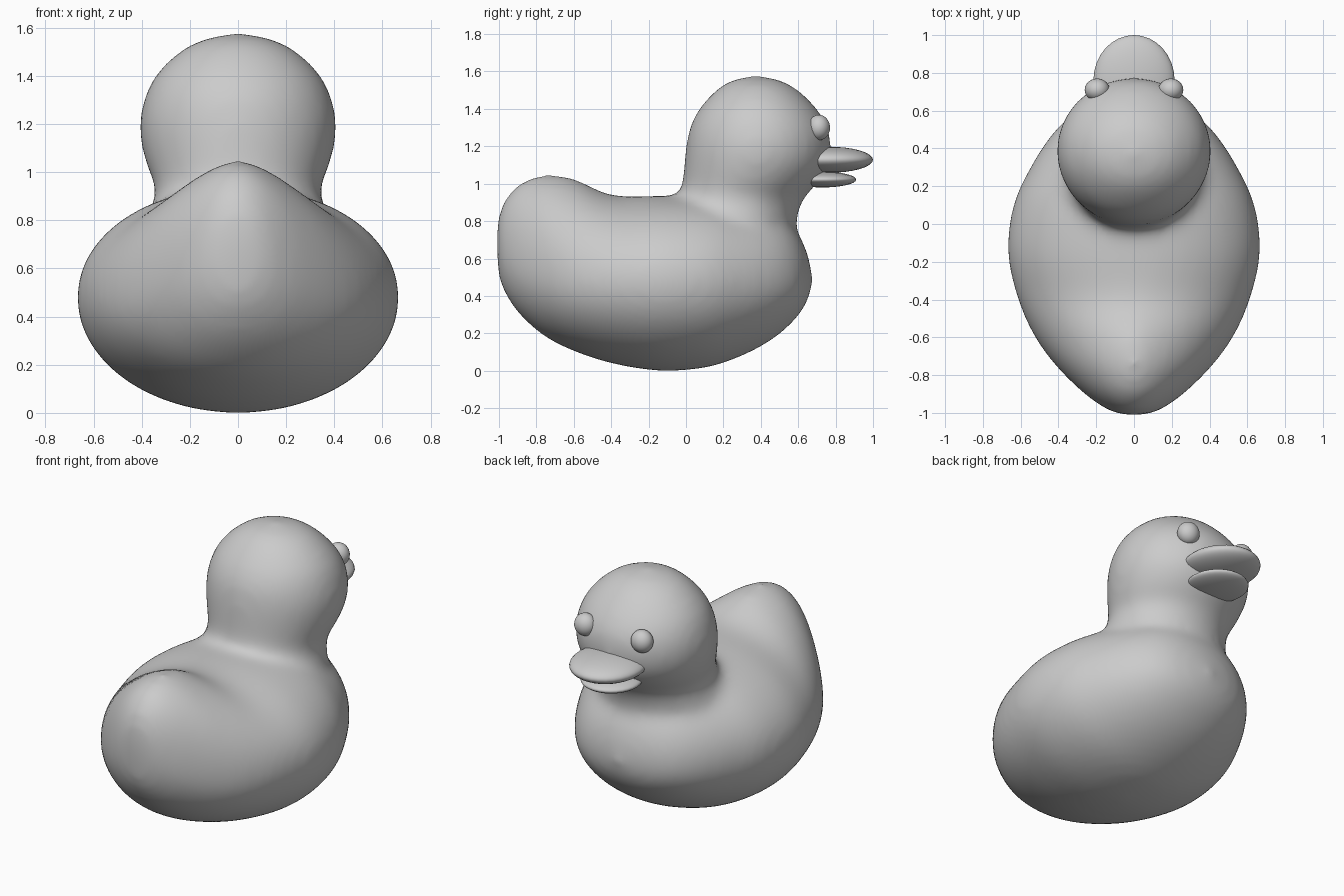
import bpy
import bmesh
from math import sin, cos, tau
from mathutils import Vector

if "Cube" in bpy.data.objects:
    bpy.data.objects.remove(bpy.data.objects["Cube"], do_unlink=True)

grey = bpy.data.materials.new("plain grey")
grey.use_nodes = True
grey.diffuse_color = (0.6, 0.6, 0.6, 1)
grey.node_tree.nodes["Principled BSDF"].inputs["Base Color"].default_value = grey.diffuse_color

SIDES = 48
STEPS = 5


def spline(a, b, c, d, t):
    """Catmull-Rom point between b and c."""
    return (b * 2 + (c - a) * t + (a * 2 - b * 5 + c * 4 - d) * t ** 2
            + (b * 3 - a - c * 3 + d) * t ** 3) / 2


def loft(bm, rings):
    """Skin a closed surface through rings whose ends are single points."""
    padded = [rings[0]] + rings + [rings[-1]]
    fine = []
    for i in range(len(rings) - 1):
        for s in range(STEPS):
            fine.append([spline(*quad, s / STEPS) for quad in zip(*padded[i:i + 4])])
    fine.append(rings[-1])
    loops = [[bm.verts.new(p) for p in ring] for ring in fine]
    for low, high in zip(loops, loops[1:]):
        for k in range(SIDES):
            n = (k + 1) % SIDES
            bm.faces.new((low[k], low[n], high[n], high[k]))
    bmesh.ops.remove_doubles(bm, verts=bm.verts, dist=0.0001)


def body_ring(y, width, bottom, middle, top, pinch):
    """Upright egg section; pinch narrows its upper half."""
    ring = []
    for k in range(SIDES):
        c, s = cos(tau * k / SIDES), sin(tau * k / SIDES)
        power, height = (pinch, top - middle) if s > 0 else (1, middle - bottom)
        x = width * abs(c) ** power * (1 if c > 0 else -1)
        ring.append(Vector((x, y, middle + s * height)))
    return ring


def head_ring(z, back, front, width):
    """Level oval section."""
    mid, half = (back + front) / 2, (front - back) / 2
    return [Vector((width * cos(tau * k / SIDES), mid + half * sin(tau * k / SIDES), z))
            for k in range(SIDES)]


def finish(obj):
    obj.data.materials.append(grey)
    for poly in obj.data.polygons:
        poly.use_smooth = True


def ellipsoid(name, centre, radii):
    bpy.ops.mesh.primitive_uv_sphere_add(segments=32, ring_count=16, location=centre)
    obj = bpy.context.object
    obj.name = name
    obj.scale = radii
    finish(obj)


# Body, from the raised tail to the breast: y, half width, bottom, middle, top, pinch
body_sections = [
    (-1.015, 0, .7, .7, .7, 1),
    (-1.0, .1, .5, .66, .84, 1),
    (-.96, .18, .4, .6, .93, 1.05),
    (-.88, .285, .29, .55, 1.01, 1.15),
    (-.75, .415, .18, .5, 1.05, 1.3),
    (-.6, .525, .105, .48, 1.03, 1.4),
    (-.4, .615, .04, .48, .94, 1.1),
    (-.15, .67, 0, .48, .935, .95),
    (.1, .64, .015, .48, .93, .95),
    (.3, .55, .08, .48, .9, 1),
    (.45, .455, .16, .48, .86, 1),
    (.55, .365, .24, .48, .8, 1),
    (.62, .26, .32, .48, .7, 1),
    (.66, .13, .4, .48, .59, 1),
    (.68, 0, .48, .48, .48, 1),
]

# Neck and head: z, back, front, half width
head_sections = [
    (.5, .25, .25, 0),
    (.62, -.06, .54, .34),
    (.8, -.12, .59, .375),
    (.88, -.09, .61, .35),
    (.94, -.04, .645, .345),
    (1.0, -.02, .7, .37),
    (1.1, -.01, .76, .4),
    (1.2, 0, .775, .41),
    (1.3, .02, .76, .392),
    (1.4, .07, .7, .345),
    (1.5, .16, .6, .245),
    (1.555, .25, .5, .135),
    (1.58, .37, .37, 0),
]

# Fuse body and head into one skin and soften the join
bm = bmesh.new()
loft(bm, [body_ring(*section) for section in body_sections])
loft(bm, [head_ring(*section) for section in head_sections])
bmesh.ops.recalc_face_normals(bm, faces=bm.faces)
mesh = bpy.data.meshes.new("body_and_head")
bm.to_mesh(mesh)
bm.free()
body = bpy.data.objects.new("body_and_head", mesh)
bpy.context.collection.objects.link(body)
finish(body)

remesh = body.modifiers.new("fuse", 'REMESH')
remesh.mode = 'VOXEL'
remesh.voxel_size = 0.025
remesh.use_smooth_shade = True
soften = body.modifiers.new("soften", 'SMOOTH')
soften.factor = 0.5
soften.iterations = 26

# Bill
ellipsoid("upper_bill", (0, .76, 1.128), (.215, .24, .07))
ellipsoid("lower_bill", (0, .73, 1.022), (.175, .18, .042))

# Eyes
for side, sign in (("left", 1), ("right", -1)):
    ellipsoid(side + "_eye", (sign * .195, .71, 1.3), (.066, .06, .068))
